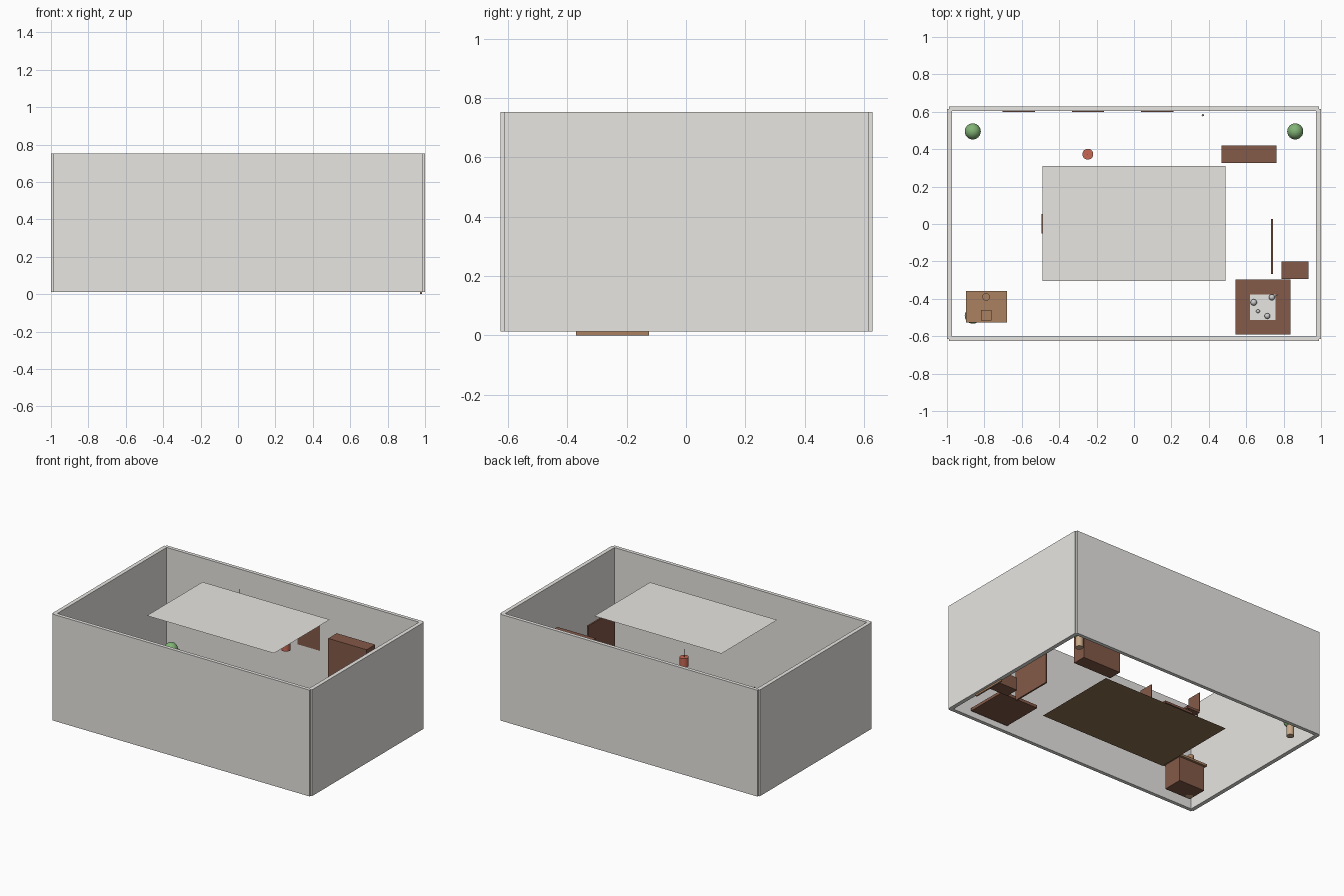
import bpy

if "Cube" in bpy.data.objects:
    bpy.data.objects.remove(bpy.data.objects["Cube"])


def material(name, r, g, b):
    m = bpy.data.materials.new(name)
    m.diffuse_color = (r, g, b, 1)
    m.use_nodes = True
    m.node_tree.nodes["Principled BSDF"].inputs["Base Color"].default_value = m.diffuse_color
    return m


WALL = material("pale_wall", 0.8, 0.79, 0.76)
BROWN = material("brown_wood", 0.23, 0.1, 0.065)
DARK = material("floor_wood", 0.27, 0.16, 0.08)
TAN = material("tan_wood", 0.40, 0.22, 0.12)
POT = material("pot_clay", 0.58, 0.40, 0.25)
GREEN = material("leaf_green", 0.22, 0.45, 0.18)
RED = material("lamp_red", 0.58, 0.14, 0.09)
BLACK = material("cord_dark", 0.08, 0.08, 0.08)


def finish(name, mat):
    o = bpy.context.object
    o.name = name
    if mat:
        o.data.materials.append(mat)
    return o


def box(name, x0, x1, y0, y1, z0, z1, mat=None):
    bpy.ops.mesh.primitive_cube_add(size=1, location=((x0 + x1) / 2, (y0 + y1) / 2, (z0 + z1) / 2))
    o = finish(name, mat)
    o.scale = (x1 - x0, y1 - y0, z1 - z0)
    return o


def plane(name, hx, hy, z, mat=None):
    bpy.ops.mesh.primitive_plane_add(size=2, location=(0, 0.003, z))
    o = finish(name, mat)
    o.scale = (hx, hy, 1)
    return o


def cylinder(name, x, y, z0, z1, r, mat=None, n=24):
    bpy.ops.mesh.primitive_cylinder_add(vertices=n, radius=r, depth=z1 - z0, location=(x, y, (z0 + z1) / 2))
    finish(name, mat)
    bpy.ops.object.shade_smooth_by_angle()


def ball(name, x, y, z, r, mat=None):
    bpy.ops.mesh.primitive_uv_sphere_add(segments=24, ring_count=14, radius=r, location=(x, y, z))
    finish(name, mat)
    bpy.ops.object.shade_smooth()


# Room shell
for s, side in ((-1, "left"), (1, "right")):
    box(side + "_wall", *sorted((s * 0.972, s)), -0.614, 0.616, 0.0125, 0.753, WALL)
for s, side in ((-1, "front"), (1, "back")):
    y0, y1 = sorted((s * 0.602, s * 0.627))
    box(side + "_wall", -0.99, 0.99, y0 + 0.001, y1 + 0.001, 0.0125, 0.753, WALL)
plane("floor_panel", 0.49, 0.307, 0.0125, DARK)
plane("ceiling_panel", 0.49, 0.307, 0.753, WALL)

# Door set into the right wall, and a knob on the back wall
box("door", 0.973, 0.984, -0.37, -0.125, 0.0, 0.48, TAN)
ball("wall_knob", 0.368, 0.582, 0.26, 0.006)

# Pictures on the back wall
for i, x in enumerate((-0.702, -0.332, 0.038)):
    box(f"picture_{i}", x, x + 0.172, 0.600, 0.606, 0.35, 0.55, BROWN)

# Potted plants in three corners
for i, (x, y) in enumerate(((-0.862, 0.495), (0.862, 0.495), (-0.862, -0.49))):
    cylinder(f"plant_pot_{i}", x, y, 0.013, 0.085, 0.025, POT)
    ball(f"plant_leaves_{i}", x, y, 0.118, 0.043, GREEN)

# Hanging lamps
for i, (x, y) in enumerate(((-0.247, 0.373), (0.37, 0.0))):
    cylinder(f"lamp_shade_{i}", x, y, 0.63, 0.69, 0.029, RED)
    cylinder(f"lamp_cord_{i}", x, y, 0.69, 0.745, 0.002, BLACK, 8)

# Bookcase, divider screen and side cabinet
box("bookcase", 0.467, 0.763, 0.326, 0.42, 0.013, 0.61, BROWN)
box("divider_screen", 0.733, 0.744, -0.268, 0.028, 0.013, 0.51, BROWN)
box("side_cabinet", 0.789, 0.934, -0.295, -0.2, 0.04, 0.13, BROWN)

# Low table with tray and round items
box("low_table", 0.542, 0.836, -0.59, -0.297, 0.045, 0.065, BROWN)
box("tray", 0.619, 0.757, -0.512, -0.377, 0.065, 0.073, WALL)
for i, (x, y, r) in enumerate(((0.64, -0.419, 0.017), (0.737, -0.392, 0.016),
                               (0.713, -0.492, 0.015), (0.663, -0.467, 0.01))):
    ball(f"table_ball_{i}", x, y, 0.073 + r, r)
stick = box("stick", 0.735, 0.775, -0.387, -0.383, 0.085, 0.089)
stick.rotation_euler.z = 0.4

# Service desk with counter and items
box("desk_body", -0.888, -0.688, -0.515, -0.375, 0.013, 0.185, BROWN)
box("desk_counter", -0.898, -0.678, -0.527, -0.359, 0.185, 0.2, TAN)
box("desk_box", -0.818, -0.763, -0.515, -0.46, 0.2, 0.24, TAN)
cylinder("desk_cup", -0.791, -0.39, 0.2, 0.235, 0.02, TAN)

# Table with two facing chairs under the ceiling panel
box("table_top", -0.41, -0.19, -0.08, 0.08, 0.19, 0.205, BROWN)
box("table_leg", -0.315, -0.285, -0.015, 0.015, 0.013, 0.19, BROWN)
for i, (x, y, s, top) in enumerate(((-0.492, 0.002, 1, 0.385), (-0.11, -0.01, -1, 0.308))):
    seat = top - 0.13
    box(f"chair_back_{i}", x - 0.003, x + 0.003, y - 0.052, y + 0.052, seat, top, BROWN)
    box(f"chair_seat_{i}", *sorted((x, x + s * 0.1)), y - 0.052, y + 0.052, seat - 0.015, seat, BROWN)
    for j, dx in enumerate((0.01, 0.09)):
        for k, dy in enumerate((-0.04, 0.04)):
            cylinder(f"chair_leg_{i}_{j}{k}", x + s * dx, y + dy, 0.013, seat - 0.015, 0.005, BROWN, 8)
